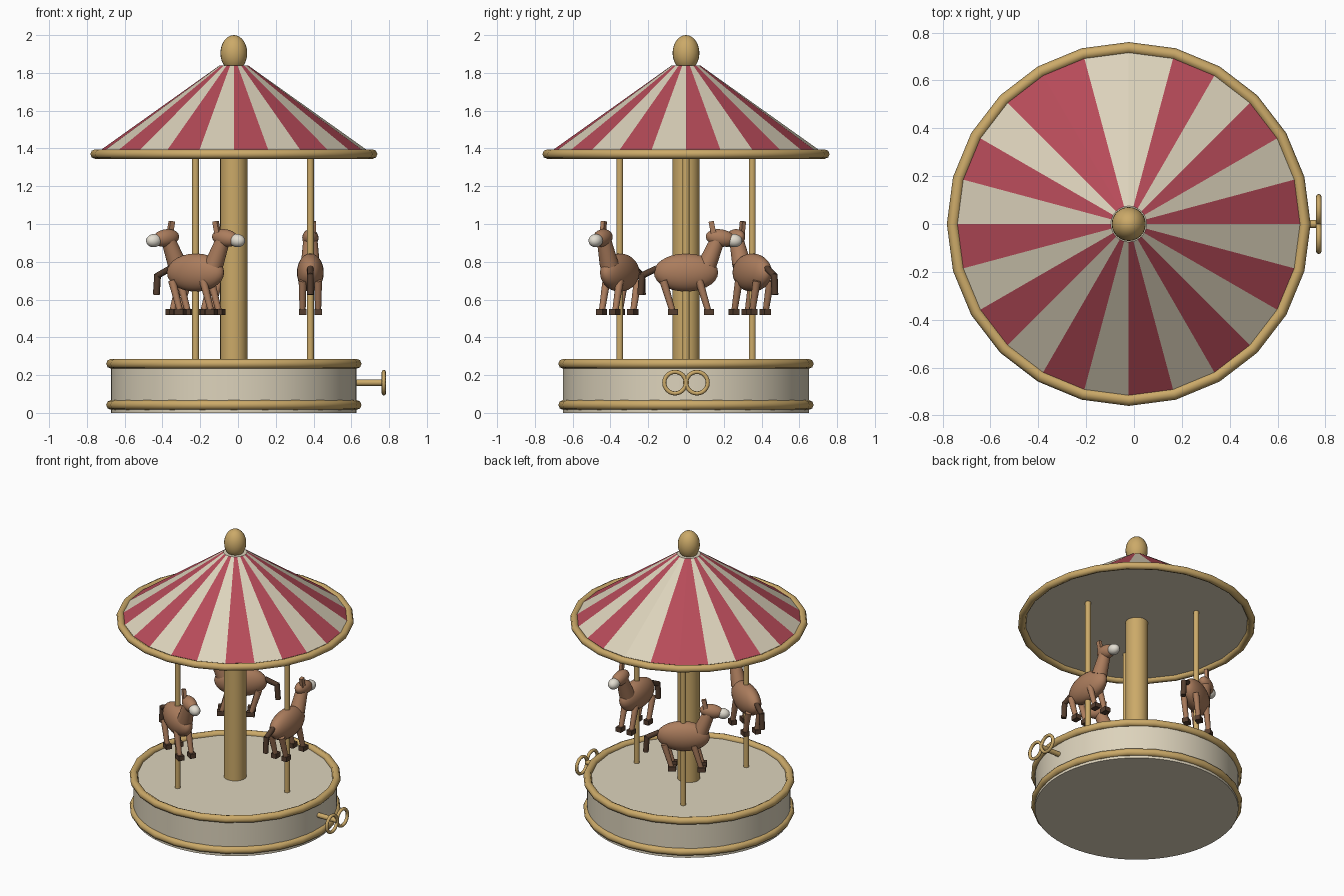
import bpy
import math
from mathutils import Vector, Matrix

if "Cube" in bpy.data.objects:
    bpy.data.objects.remove(bpy.data.objects["Cube"], do_unlink=True)

CX = -0.022      # carousel axis
ORBIT = 0.405    # distance of the horses from the axis


def material(name, rgb):
    m = bpy.data.materials.new(name)
    m.use_nodes = True
    m.diffuse_color = (*rgb, 1)
    m.node_tree.nodes["Principled BSDF"].inputs["Base Color"].default_value = (*rgb, 1)
    return m


CREAM = material("cream", (0.72, 0.65, 0.50))
RED = material("red", (0.47, 0.07, 0.10))
GOLD = material("gold", (0.60, 0.40, 0.14))
BROWN = material("chestnut", (0.41, 0.205, 0.11))
DARK = material("dark_brown", (0.09, 0.048, 0.028))
WHITE = material("muzzle_white", (0.77, 0.73, 0.64))


def finish(name, mat, smooth=True, angle=35):
    o = bpy.context.object
    o.name = name
    o.data.materials.append(mat)
    if smooth:
        bpy.ops.object.shade_smooth_by_angle(angle=math.radians(angle))
    return o


def rod(name, mat, a, b, r1, r2=None, sides=24):
    """Round bar from a to b, tapering from r1 to r2."""
    a, b = Vector(a), Vector(b)
    d = b - a
    bpy.ops.mesh.primitive_cone_add(
        vertices=sides, radius1=r1, radius2=r1 if r2 is None else r2, depth=d.length,
        location=(a + b) / 2, rotation=d.to_track_quat("Z", "Y").to_euler())
    return finish(name, mat)


def ball(name, mat, loc, size, tilt=0):
    bpy.ops.mesh.primitive_uv_sphere_add(segments=24, ring_count=14, radius=1,
                                         location=loc, rotation=(tilt, 0, 0))
    bpy.context.object.scale = size
    return finish(name, mat)


def box(name, mat, loc, size, tilt=0):
    bpy.ops.mesh.primitive_cube_add(size=1, location=loc, rotation=(tilt, 0, 0))
    bpy.context.object.scale = size
    return finish(name, mat, smooth=False)


def ring(name, mat, loc, major, minor, segs=24, rot=(0, 0, 0)):
    bpy.ops.mesh.primitive_torus_add(major_radius=major, minor_radius=minor, location=loc,
                                     major_segments=segs, minor_segments=8, rotation=rot)
    return finish(name, mat, angle=50)


# Base, column and trim
rod("base", CREAM, (CX, 0, 0), (CX, 0, 0.26), 0.65, sides=64)
rod("column", GOLD, (CX, 0, 0.25), (CX, 0, 1.40), 0.072, sides=32)
ring("base_top_trim", GOLD, (CX, 0, 0.26), 0.65, 0.026)
ring("base_bottom_trim", GOLD, (CX, 0, 0.042), 0.65, 0.026)
ring("roof_trim", GOLD, (CX, 0, 1.37), 0.735, 0.025)

# Striped roof, with one pair of stripes swapped at the back
bpy.ops.mesh.primitive_cone_add(vertices=24, radius1=0.735, radius2=0.075, depth=0.47,
                                location=(CX, 0, 1.605))
roof = finish("roof", CREAM, smooth=False)
roof.data.materials.append(RED)
for f in roof.data.polygons:
    if abs(f.normal.z) < 0.95:
        turn = math.degrees(math.atan2(f.center.y, f.center.x)) % 360
        stripe = int(turn // 15)
        red = stripe % 2 == 0
        f.material_index = int(red != (stripe in (6, 7)))
ball("finial", GOLD, (CX, 0, 1.905), (0.071, 0.071, 0.095))

# Winding key
rod("key_shaft", GOLD, (0.60, 0, 0.16), (0.775, 0, 0.16), 0.017, sides=16)
for side, label in ((1, "back"), (-1, "front")):
    ring("key_loop_" + label, GOLD, (0.772, side * 0.058, 0.16), 0.057, 0.011,
         rot=(0, math.pi / 2, 0))

# One horse at the origin, facing +y, with its pole
parts = [
    rod("pole", GOLD, (0, 0, 0.25), (0, 0, 1.37), 0.0185, sides=16),
    ball("horse_body", BROWN, (0, 0, 0.743), (0.071, 0.17, 0.101)),
    rod("horse_neck", BROWN, (0, 0.112, 0.785), (0, 0.175, 0.935), 0.05, 0.036),
    ball("horse_head", BROWN, (0, 0.182, 0.926), (0.043, 0.078, 0.046), -0.15),
    ball("horse_muzzle", WHITE, (0, 0.255, 0.912), (0.036, 0.043, 0.035), -0.1),
    box("horse_ear", BROWN, (0.02, 0.14, 0.98), (0.022, 0.028, 0.07), 0.2),
    rod("horse_tail_root", DARK, (0, -0.155, 0.765), (0, -0.236, 0.725), 0.017, sides=12),
    rod("horse_tail_tip", DARK, (0, -0.232, 0.735), (0, -0.24, 0.625), 0.018, sides=12),
]
for side, label in ((1, "right"), (-1, "left")):
    for end, top, foot in (("front", 0.07, 0.118), ("rear", -0.12, -0.072)):
        tag = end + "_" + label
        x = side * 0.041
        parts.append(rod("horse_leg_" + tag, BROWN, (x, top, 0.70), (x, foot, 0.54),
                         0.021, 0.016, sides=12))
        parts.append(box("horse_hoof_" + tag, DARK, (x, foot + 0.004, 0.535),
                         (0.04, 0.052, 0.032)))

# Three horses spaced evenly around the axis
bpy.context.view_layer.update()
for part in parts:
    local = part.matrix_world.copy()
    for i in range(3):
        o = part if i == 0 else part.copy()
        if i:
            bpy.context.collection.objects.link(o)
        o.matrix_world = (Matrix.Translation((CX, 0, 0))
                          @ Matrix.Rotation(math.tau * i / 3, 4, "Z")
                          @ Matrix.Translation((ORBIT, 0, 0)) @ local)
